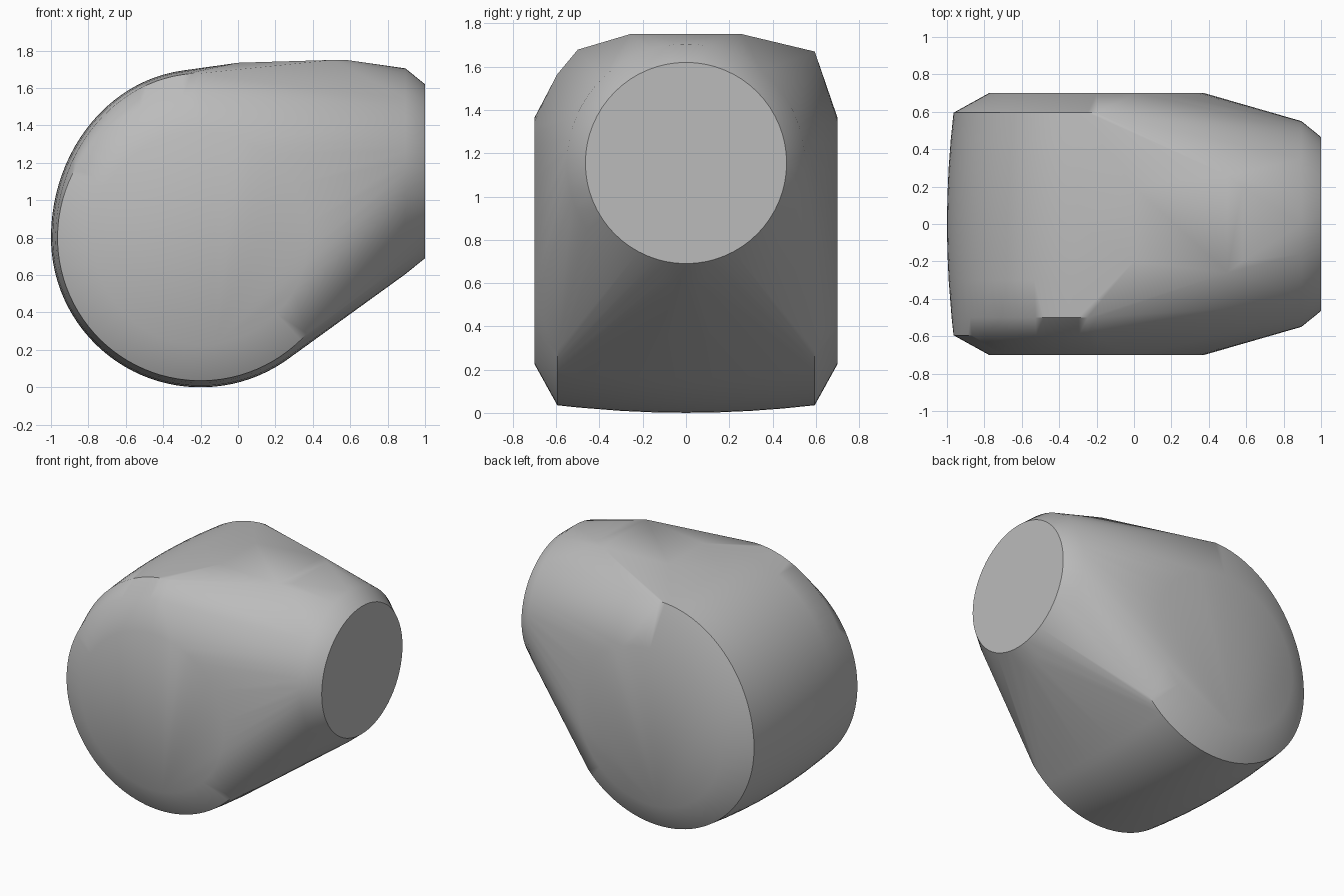
import bpy
import bmesh
from math import sin, cos, radians

cube = bpy.data.objects.get("Cube")
if cube:
    bpy.data.objects.remove(cube, do_unlink=True)

grey = bpy.data.materials.new("plain grey")
grey.use_nodes = True
grey.diffuse_color = (0.5, 0.5, 0.5, 1)
grey.node_tree.nodes["Principled BSDF"].inputs["Base Color"].default_value = (0.5, 0.5, 0.5, 1)

points = []


def drum_arc(y, radius, rise, start, end, steps):
    """Arc around the drum axis; its upper half is stretched to height rise."""
    for i in range(steps + 1):
        a = radians(start + (end - start) * i / steps)
        up = rise if sin(a) > 0 else radius
        points.append((-0.2 + radius * cos(a), y, 0.8 + up * sin(a)))


def nose_ring(x, radius, steps=64):
    for i in range(steps):
        a = radians(360 * i / steps)
        points.append((x, radius * cos(a), 1.155 + radius * sin(a)))


# Barrel-shaped drum, from the underside round the rear to the top
for y in (-0.5, -0.3, -0.15, 0, 0.15, 0.3, 0.45, 0.595):
    t = (y / 0.595) ** 2
    drum_arc(y, 0.8 - 0.035 * t, 0.9 - 0.03 * t, -42, -270, 64)
drum_arc(-0.595, 0.765, 0.765, -42, -270, 64)

# Flat round sides of the drum
for y in (-0.7, 0.7):
    drum_arc(y, 0.575, 0.565, 0, 360, 48)

# Chamfered nose
nose_ring(0.895, 0.55)
nose_ring(1.0, 0.465)

# Ridge points on the top
for side in (-1, 1):
    points += [(0.0, side * 0.2, 1.735), (0.5, side * 0.26, 1.75), (0.58, side * 0.2, 1.75)]

# Wrap everything in one convex shell
bm = bmesh.new()
for p in points:
    bm.verts.new(p)
bmesh.ops.remove_doubles(bm, verts=bm.verts, dist=0.002)
bmesh.ops.convex_hull(bm, input=bm.verts)
bmesh.ops.delete(bm, geom=[v for v in bm.verts if not v.link_faces], context="VERTS")
bmesh.ops.recalc_face_normals(bm, faces=bm.faces)
mesh = bpy.data.meshes.new("rounded_shell")
bm.to_mesh(mesh)
bm.free()
mesh.materials.append(grey)

shell = bpy.data.objects.new("rounded_shell", mesh)
bpy.context.collection.objects.link(shell)
bpy.context.view_layer.objects.active = shell
shell.select_set(True)
bpy.ops.object.shade_smooth_by_angle(angle=radians(40))
